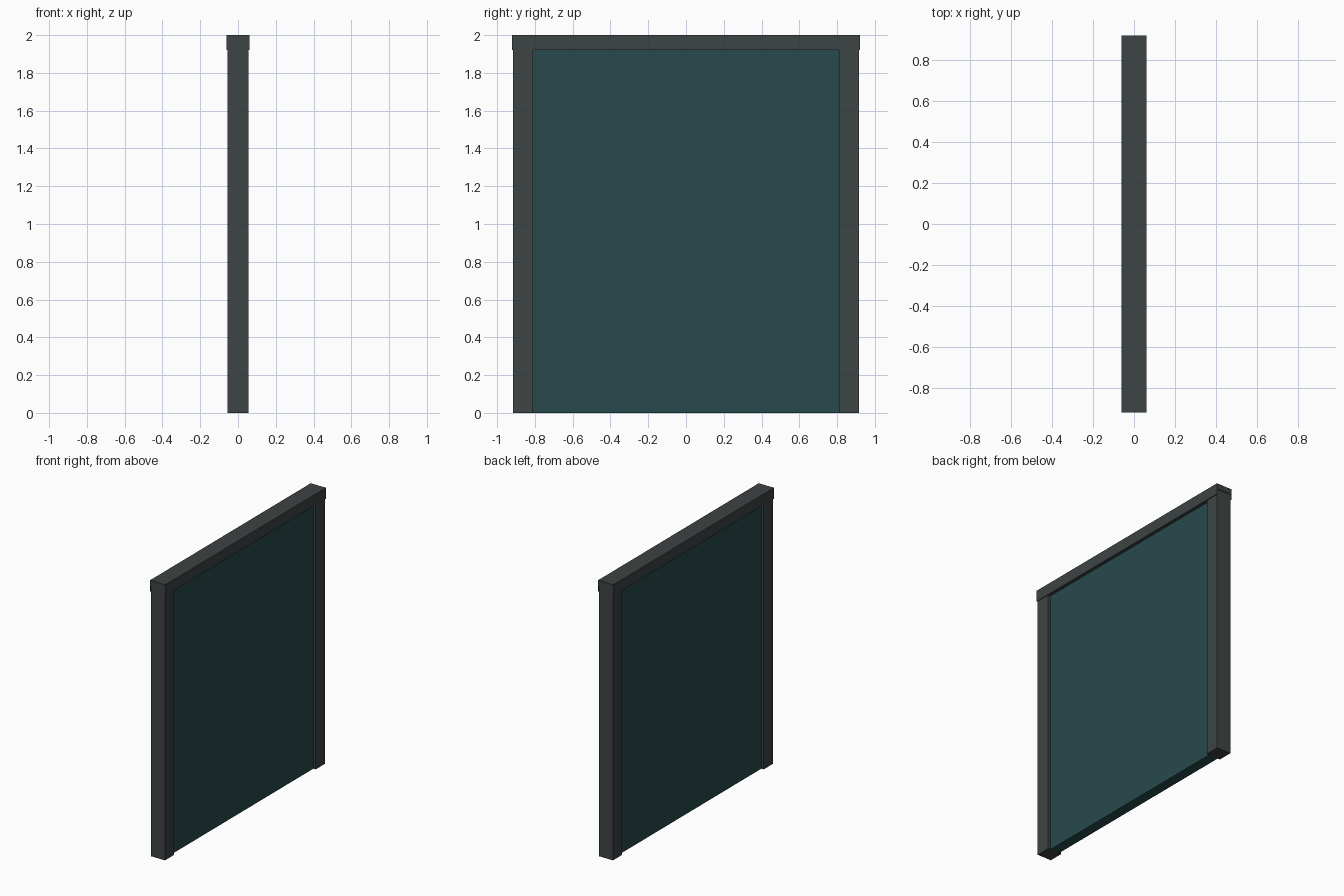
import bpy, bmesh
from mathutils import Vector

if "Cube" in bpy.data.objects:
    bpy.data.objects.remove(bpy.data.objects["Cube"])


def material(name, color):
    m = bpy.data.materials.new(name)
    m.diffuse_color = (*color, 1)
    m.use_nodes = True
    m.node_tree.nodes["Principled BSDF"].inputs["Base Color"].default_value = m.diffuse_color
    return m


FRAME = material("dark_grey_frame", (0.047, 0.056, 0.056))
TEAL = material("dark_teal_panel", (0.02, 0.068, 0.072))


def finish(name, bm, mat):
    bmesh.ops.recalc_face_normals(bm, faces=bm.faces)
    mesh = bpy.data.meshes.new(name)
    bm.to_mesh(mesh)
    bm.free()
    mesh.materials.append(mat)
    ob = bpy.data.objects.new(name, mesh)
    bpy.context.collection.objects.link(ob)
    return ob


def box(name, lo, hi, mat):
    bm = bmesh.new()
    bmesh.ops.create_cube(bm, size=1)
    lo, hi = Vector(lo), Vector(hi)
    bmesh.ops.scale(bm, vec=hi - lo, verts=bm.verts)
    bmesh.ops.translate(bm, vec=(lo + hi) / 2, verts=bm.verts)
    return finish(name, bm, mat)


# Recessed panel
box("panel", (-0.037, -0.81, 0), (0.037, 0.81, 1.925), TEAL)

# Side posts, reaching up into the header channel
for side, a, b in (("left", -0.916, -0.81), ("right", 0.81, 0.916)):
    box(side + "_post", (-0.056, a, 0), (0.056, b, 1.96), FRAME)

# Header: a channel capping the posts, with thin side skirts
half = [(0.061, 2.0), (0.061, 1.92), (0.056, 1.92), (0.056, 1.955), (0.05, 1.96)]
profile = half + [(-x, z) for x, z in reversed(half)]
bm = bmesh.new()
face = bm.faces.new([bm.verts.new((x, -0.92, z)) for x, z in profile])
ext = bmesh.ops.extrude_face_region(bm, geom=[face], use_keep_orig=True)
bmesh.ops.translate(bm, vec=(0, 1.84, 0),
                    verts=[v for v in ext["geom"] if isinstance(v, bmesh.types.BMVert)])
finish("header", bm, FRAME)

# Solid underside of the header between the posts
box("header_core", (-0.056, -0.81, 1.92), (0.056, 0.81, 1.96), FRAME)
